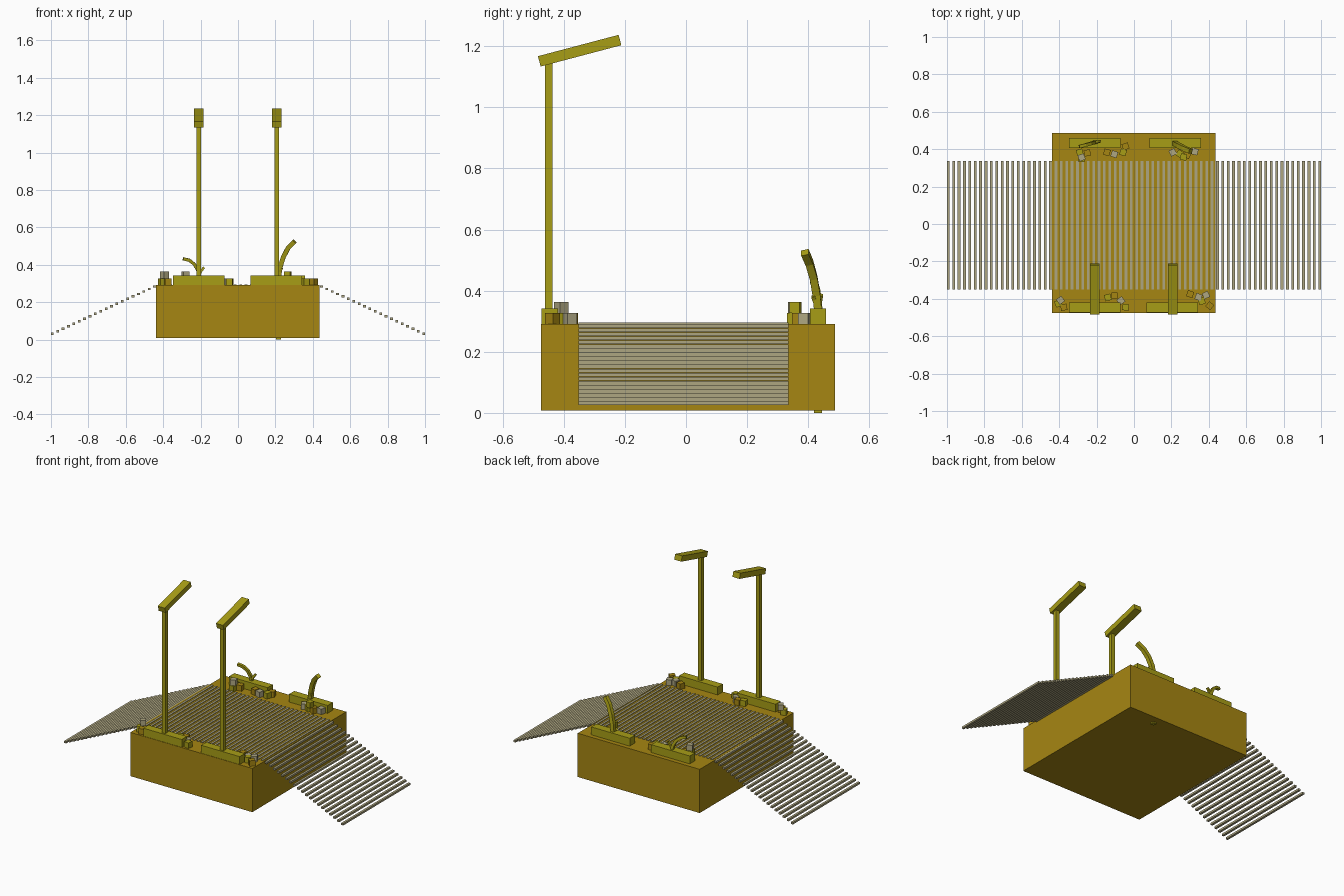
import bpy, random
from math import radians
from mathutils import Matrix, Vector

random.seed(4)


def material(name, rgb):
    m = bpy.data.materials.new(name)
    m.diffuse_color = (*rgb, 1)
    return m


GOLD = material("gold", (0.38, 0.24, 0.006))
OLIVE = material("olive", (0.39, 0.34, 0.008))
GREY = material("pale_grey", (0.42, 0.38, 0.22))


def box(name, centre, size, mat, rot=(0, 0, 0)):
    bpy.ops.mesh.primitive_cube_add(size=1, location=centre, rotation=rot)
    o = bpy.context.object
    o.name = name
    o.scale = size
    o.data.materials.append(mat)
    return o


def bent_bar(name, points, width, mat):
    """Square-section bar swept along a few points."""
    verts, faces = [], []
    pts = [Vector(p) for p in points]
    for i, p in enumerate(pts):
        t = (pts[min(i + 1, len(pts) - 1)] - pts[max(i - 1, 0)]).normalized()
        u = Vector((0, 1, 0)).cross(t).normalized()
        v = t.cross(u)
        for a, b in ((-1, -1), (1, -1), (1, 1), (-1, 1)):
            verts.append(p + (u * a + v * b) * width / 2)
    for i in range(len(pts) - 1):
        for k in range(4):
            n = (k + 1) % 4
            faces.append((4 * i + k, 4 * i + n, 4 * i + 4 + n, 4 * i + 4 + k))
    e = 4 * (len(pts) - 1)
    faces += [(3, 2, 1, 0), (e, e + 1, e + 2, e + 3)]
    me = bpy.data.meshes.new(name)
    me.from_pydata(verts, [], faces)
    me.materials.append(mat)
    o = bpy.data.objects.new(name, me)
    bpy.context.collection.objects.link(o)
    return o


TOP = 0.291

# Platform block
box("platform", (-0.002, 0.006, (TOP + 0.008) / 2), (0.874, 0.962, TOP - 0.008), GOLD)

# Deck slats: flat over the platform, sloping down as ramps on both sides
COUNT = 70
for i in range(COUNT):
    x = -0.993 + 1.986 * i / (COUNT - 1)
    z = 0.289 - max(0, abs(x) - 0.435) * 0.257 / 0.558
    box("deck_slat", (x, -0.008, z), (0.0145, 0.687, 0.0125), GREY)

# Curbs along the front and back edges
for x, y in ((-0.21, -0.446), (0.205, -0.446), (-0.21, 0.432), (0.22, 0.432)):
    box("curb", (x, y, 0.315), (0.276, 0.053, 0.054), OLIVE)

# Intact street lamps at the front
for x in (-0.21, 0.207):
    box("lamp_post", (x, -0.449, 0.59), (0.025, 0.025, 1.14), OLIVE)
    box("lamp_head", (x, -0.348, 1.185), (0.05, 0.273, 0.035), OLIVE, (radians(14.8), 0, 0))

# Snapped lamp posts at the back
bent_bar("broken_post_right", [(0.217, 0.432, 0.0), (0.217, 0.432, 0.33), (0.225, 0.427, 0.385),
                               (0.242, 0.418, 0.44), (0.268, 0.404, 0.49), (0.303, 0.389, 0.525)], 0.025, OLIVE)
bent_bar("broken_post_left", [(-0.208, 0.438, 0.02), (-0.208, 0.438, 0.34), (-0.216, 0.435, 0.372),
                              (-0.233, 0.43, 0.402), (-0.26, 0.422, 0.424), (-0.293, 0.414, 0.432)], 0.017, OLIVE)
bent_bar("post_splinter", [(-0.21, 0.435, 0.335), (-0.2, 0.438, 0.362), (-0.182, 0.442, 0.386)], 0.013, OLIVE)
bent_bar("post_splinter", [(0.217, 0.43, 0.335), (0.223, 0.424, 0.36), (0.235, 0.416, 0.382)], 0.013, OLIVE)

# Rubble cubes: x, y, layer
RUBBLE = [(-0.405, -0.425, 0), (-0.375, -0.445, 0), (-0.393, -0.408, 1),
          (-0.14, -0.393, 0), (-0.105, -0.383, 0), (-0.07, -0.41, 0), (-0.045, -0.445, 0),
          (0.3, -0.375, 0), (0.345, -0.39, 0), (0.362, -0.413, 0), (0.405, -0.437, 0), (0.385, -0.38, 0),
          (-0.29, 0.383, 0), (-0.25, 0.38, 0), (-0.28, 0.356, 1), (-0.28, 0.35, 0),
          (-0.145, 0.383, 0), (-0.105, 0.373, 0), (-0.058, 0.383, 0), (-0.045, 0.415, 0),
          (0.207, 0.383, 0), (0.245, 0.375, 0), (0.285, 0.37, 0), (0.325, 0.387, 0), (0.265, 0.358, 1)]
for i, (x, y, layer) in enumerate(RUBBLE):
    box("rubble", (x, y, TOP + 0.018 + 0.036 * layer), (0.034, 0.034, 0.036),
        (OLIVE, GOLD, GREY)[i % 3], (0, 0, random.uniform(0, 1.57)))
